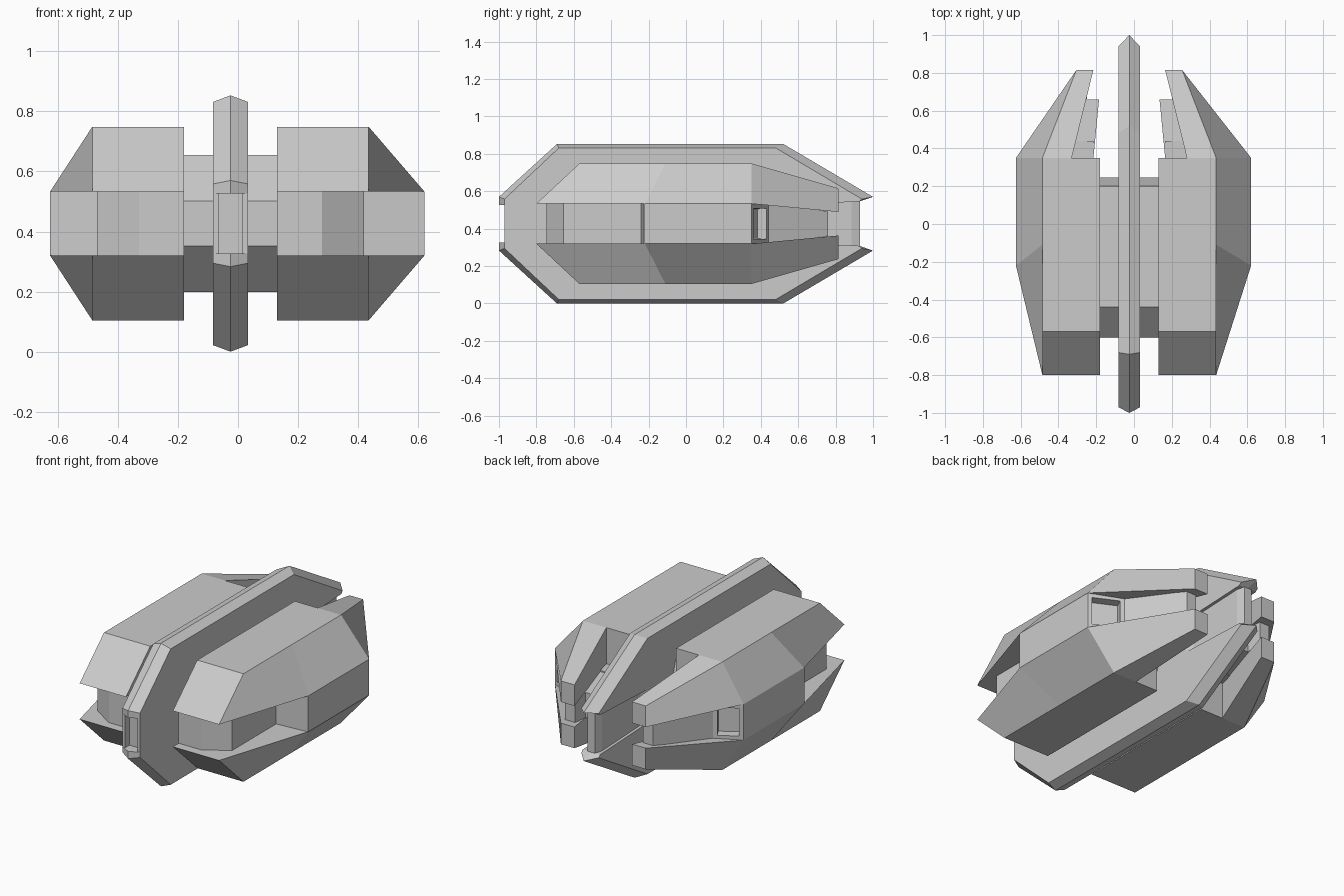
import bpy, bmesh

if "Cube" in bpy.data.objects:
    bpy.data.objects.remove(bpy.data.objects["Cube"])

CX, CZ = -0.025, 0.4265     # planes of symmetry


def loft(name, rings, pocket=None):
    """Skin rings of points (u, y, h), measured from the symmetry planes, and cap the ends."""
    bm = bmesh.new()
    vs = [[bm.verts.new((CX + u, y, CZ + h)) for u, y, h in r] for r in rings]
    n = len(rings[0])
    sides = []
    for a, b in zip(vs, vs[1:]):
        for i in range(n):
            j = (i + 1) % n
            sides.append(bm.faces.new((a[i], a[j], b[j], b[i])))
    bm.faces.new(vs[0])
    bm.faces.new(vs[-1])
    bmesh.ops.recalc_face_normals(bm, faces=bm.faces[:])
    if pocket is not None:
        f = sides[pocket]
        bmesh.ops.inset_individual(bm, faces=[f], thickness=0.035, depth=0)
        bmesh.ops.inset_individual(bm, faces=[f], thickness=0.004, depth=-0.05)
    me = bpy.data.meshes.new(name)
    bm.to_mesh(me)
    bm.free()
    ob = bpy.data.objects.new(name, me)
    bpy.context.collection.objects.link(ob)
    return ob


def slab(name, outline, h, pocket=None):
    """Flat plate: outline (u, y) extended by h above and below the middle."""
    return loft(name, [[(u, y, k * h) for u, y in outline] for k in (-1, 1)], pocket)


# Side pods: armour shells above and below a recessed core
MID, TOP = 0.107, 0.322
for side, s, out in (("right", 1, 0.645), ("left", -1, 0.6)):
    for level, k in (("upper", 1), ("lower", -1)):
        low = [(.155, -.8), (.46, -.8), (out, -.22), (out, .35), (.155, .35)]
        high = [(.155, -.57), (.46, -.57), (.46, -.11), (.46, .35), (.155, .35)]
        loft(f"{side}_{level}_shell",
             [[(s * u, y, k * MID) for u, y in low], [(s * u, y, k * TOP) for u, y in high]])
        # tapering rear prong
        root = [(.305, MID), (out, MID), (.46, TOP), (.305, TOP)]
        tip = [(.19, .063), (.28, .063), (.28, .189), (.19, .189)]
        loft(f"{side}_{level}_prong",
             [[(s * u, .35, k * h) for u, h in root], [(s * u, .815, k * h) for u, h in tip]])
    core = [(.155, -.745), (.305, -.745), (.445, -.655), (.445, -.24), (out, -.225),
            (out, .35), (.46, .44), (.19, .44), (.19, .35), (.155, .35)]
    slab(f"{side}_core", [(s * u, y) for u, y in core], MID, pocket=5)
    tail = [(.19, .35, .107), (.46, .44, .107), (.29, .76, .066), (.225, .76, .066),
            (.225, .66, .075), (.16, .66, .075)]
    loft(f"{side}_core_tail", [[(s * u, y, k * h) for u, y, h in tail] for k in (-1, 1)])

# Cross block joining the pods through the fin
block = [(-.6, .075), (-.44, .228), (.2, .228), (.245, .075)]
block += [(y, -h) for y, h in reversed(block)]
loft("cross_block", [[(u, y, h) for y, h in block] for u in (-.16, .16)])

# Central fin: ridged upper and lower halves
W = 0.0575
edge = [(-.97, .1), (-.97, .132), (-.68, .405), (.48, .405), (.94, .132), (.925, .118), (.48, .1)]
ridge = [(-1, .1), (-1, .1435), (-.69, .4265), (.52, .4265), (1, .1435), (.925, .118), (.48, .1)]
for level, k in (("upper", 1), ("lower", -1)):
    loft(f"{level}_fin", [[(u, y, k * h) for y, h in p]
                          for u, p in ((-W, edge), (0, ridge), (W, edge))])

# Fin middle with front pocket cheeks and narrow rear end
slab("fin_middle", [(-W, -.93), (W, -.93), (W, .48), (.04, .52), (.04, .885), (.025, .93),
                    (-.025, .93), (-.04, .885), (-.04, .52), (-W, .48)], .118)
for side, s in (("right", 1), ("left", -1)):
    slab(f"{side}_fin_cheek", [(s * .04, -.97), (s * W, -.97), (s * W, -.92), (s * .04, -.92)], .105)
